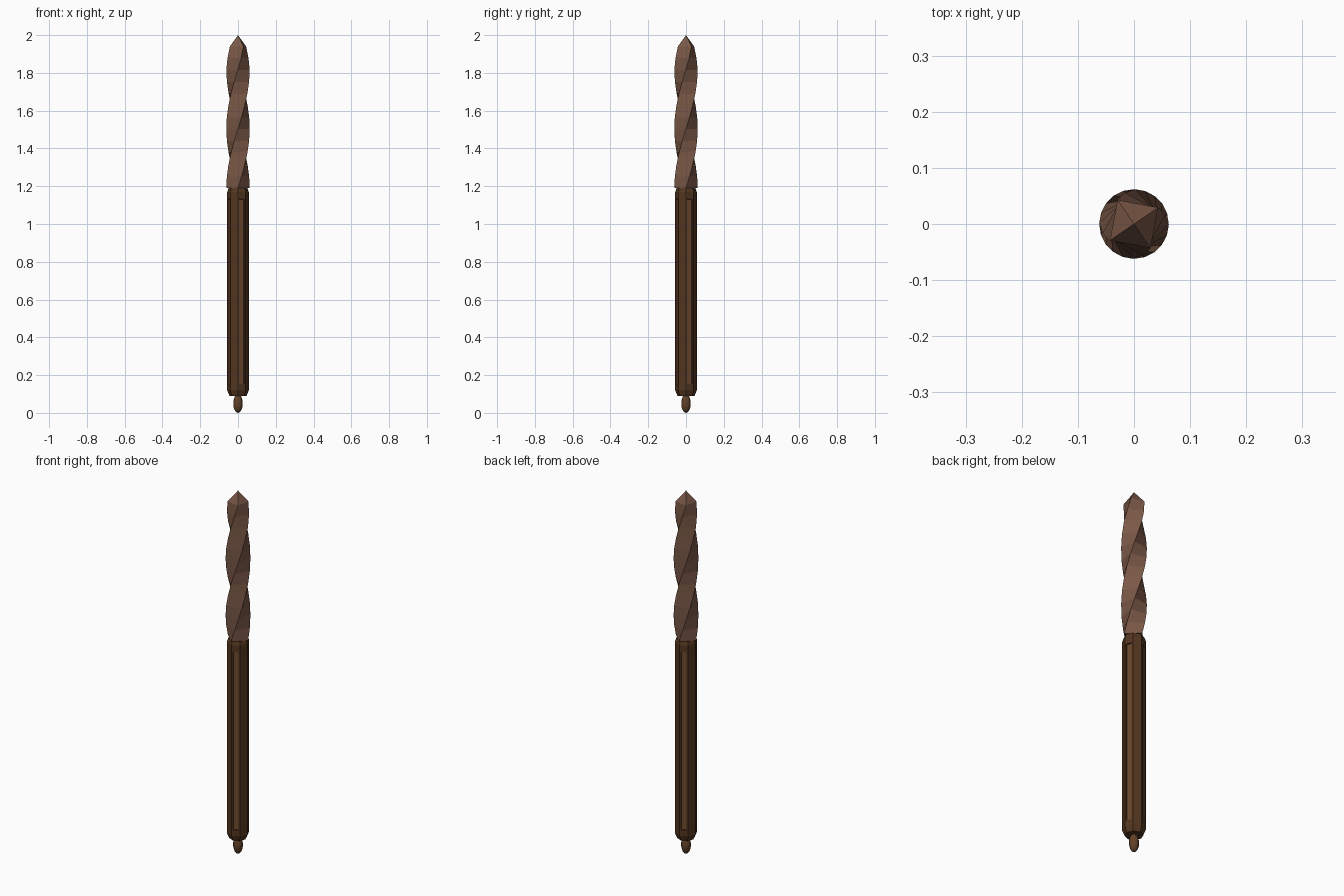
import bpy, bmesh, math

if "Cube" in bpy.data.objects:
    bpy.data.objects.remove(bpy.data.objects["Cube"])


def mat(name, rgb):
    m = bpy.data.materials.new(name)
    m.diffuse_color = (*rgb, 1)
    m.use_nodes = True
    m.node_tree.nodes["Principled BSDF"].inputs["Base Color"].default_value = m.diffuse_color
    return m


blade_brown = mat("blade brown", (0.195, 0.098, 0.062))
grip_brown = mat("dark grip brown", (0.085, 0.036, 0.014))
groove_brown = mat("groove brown", (0.15, 0.065, 0.026))
knob_brown = mat("knob brown", (0.12, 0.052, 0.020))


def finish(bm, name, *mats):
    bmesh.ops.recalc_face_normals(bm, faces=bm.faces)
    me = bpy.data.meshes.new(name)
    bm.to_mesh(me)
    bm.free()
    for m in mats:
        me.materials.append(m)
    ob = bpy.data.objects.new(name, me)
    bpy.context.collection.objects.link(ob)
    return ob


def loft(sides, rings):
    """Bridge rings of (z, radius, angle); the ends are capped, zero radius makes a point."""
    bm = bmesh.new()
    loops = []
    for z, r, a in rings:
        n = sides if r > 0 else 1
        loops.append([bm.verts.new((r * math.cos(a + k * math.tau / sides),
                                    r * math.sin(a + k * math.tau / sides), z)) for k in range(n)])
    for lo, hi in zip(loops, loops[1:]):
        for k in range(sides):
            j = (k + 1) % sides
            if len(hi) == 1:
                bm.faces.new((lo[k], lo[j], hi[0]))
            else:
                bm.faces.new((lo[k], lo[j], hi[j], hi[k]))
    bm.faces.new(loops[0])
    if len(loops[-1]) > 1:
        bm.faces.new(loops[-1])
    return bm


# Twisted square blade with a pyramid tip
rings = []
steps = 12
for i in range(steps + 1):
    z = 1.19 + 0.75 * i / steps
    r = 0.062 if z < 1.84 else 0.062 - 0.01 * (z - 1.84) / 0.10
    rings.append((z, r, math.radians((z - 1.19) / 0.315 * 90)))
rings.append((2.0, 0, 0))
finish(loft(4, rings), "twisted_blade", blade_brown)

# Octagonal grip with chamfered ends and a sunken groove on every other side
bm = loft(8, [(0.09, 0.045, 0), (0.12, 0.057, 0), (1.17, 0.057, 0), (1.19, 0.050, 0)])
bmesh.ops.recalc_face_normals(bm, faces=bm.faces)
panels = []
for f in bm.faces:
    c = f.calc_center_median()
    a = math.degrees(math.atan2(c.y, c.x)) % 90
    if abs(f.normal.z) < 0.01 and abs(a - 22.5) < 1:
        panels.append(f)
for f in panels:
    bmesh.ops.inset_individual(bm, faces=[f], thickness=0.010, depth=0)
    for v in f.verts:
        v.co.z += 0.025 if v.co.z < 0.6 else -0.03
    bmesh.ops.inset_individual(bm, faces=[f], thickness=0.003, depth=-0.005)
    f.material_index = 1
finish(bm, "grip", grip_brown, groove_brown)

# Small egg-shaped knob at the bottom
bm = bmesh.new()
bmesh.ops.create_uvsphere(bm, u_segments=12, v_segments=8, radius=1)
for v in bm.verts:
    v.co = (v.co.x * 0.025, v.co.y * 0.025, 0.05 + v.co.z * 0.05)
for f in bm.faces:
    f.smooth = True
finish(bm, "end_knob", knob_brown)
